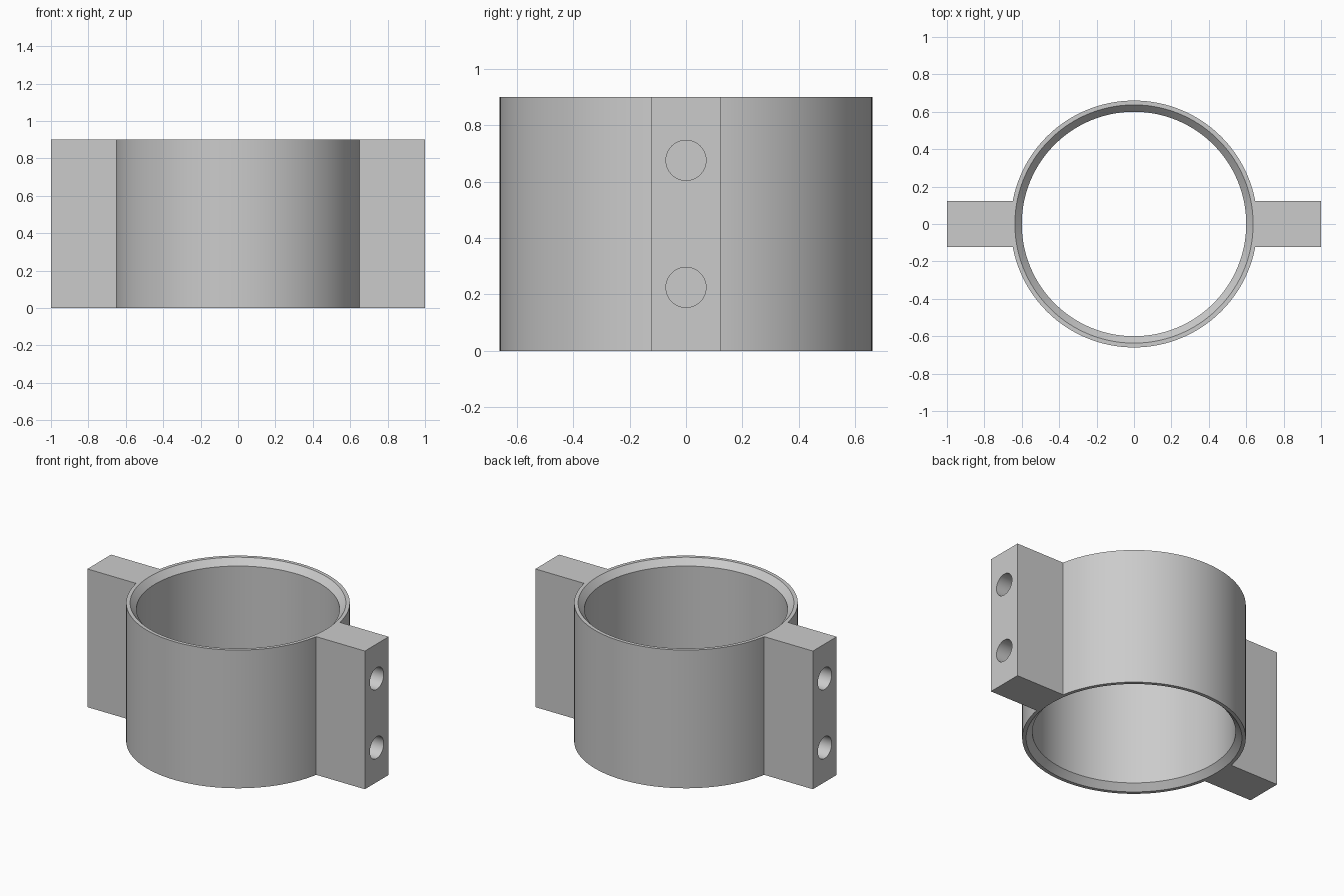
import bpy, bmesh, math
from mathutils import Matrix

cube = bpy.data.objects.get("Cube")
if cube:
    bpy.data.objects.remove(cube, do_unlink=True)

HEIGHT = 0.9
OUTER, BORE, LIP = 0.66, 0.60, 0.637
CHAMFER = 0.04
LUG_IN, LUG_OUT, LUG_HALF = 0.646, 1.0, 0.122
HOLE_R, HOLE_END = 0.071, 0.67
SEGMENTS = 128

# Plain grey finish
grey = bpy.data.materials.new("plain grey")
grey.use_nodes = True
colour = (0.6, 0.6, 0.6, 1)
grey.diffuse_color = colour
grey.node_tree.nodes["Principled BSDF"].inputs["Base Color"].default_value = colour


def make_object(name, bm):
    bmesh.ops.recalc_face_normals(bm, faces=bm.faces)
    mesh = bpy.data.meshes.new(name)
    bm.to_mesh(mesh)
    bm.free()
    mesh.materials.append(grey)
    obj = bpy.data.objects.new(name, mesh)
    bpy.context.collection.objects.link(obj)
    return obj


def combine(target, tool, operation):
    """Apply an exact boolean and remove the tool object."""
    mod = target.modifiers.new(operation, "BOOLEAN")
    mod.operation = operation
    mod.solver = "EXACT"
    mod.object = tool
    bpy.ops.object.select_all(action="DESELECT")
    bpy.context.view_layer.objects.active = target
    target.select_set(True)
    bpy.ops.object.modifier_apply(modifier=mod.name)
    bpy.data.objects.remove(tool, do_unlink=True)


# Ring: wall section with chamfered bore edges, revolved about z
profile = [(OUTER, 0), (OUTER, HEIGHT), (LIP, HEIGHT),
           (BORE, HEIGHT - CHAMFER), (BORE, CHAMFER), (LIP, 0)]
bm = bmesh.new()
loops = []
for i in range(SEGMENTS):
    a = math.tau * i / SEGMENTS
    loops.append([bm.verts.new((r * math.cos(a), r * math.sin(a), z)) for r, z in profile])
for i, loop in enumerate(loops):
    after = loops[(i + 1) % SEGMENTS]
    for j in range(len(profile)):
        k = (j + 1) % len(profile)
        bm.faces.new((loop[j], after[j], after[k], loop[k]))
ring = make_object("clamp_ring", bm)

for side, label in ((1, "left"), (-1, "right")):
    # Mounting lug, flush with the ring at top and bottom
    bm = bmesh.new()
    size = (LUG_OUT - LUG_IN, 2 * LUG_HALF, HEIGHT)
    centre = (side * (LUG_IN + LUG_OUT) / 2, 0, HEIGHT / 2)
    bmesh.ops.create_cube(bm, size=1, matrix=Matrix.Translation(centre) @ Matrix.Diagonal((*size, 1)))
    lug = make_object(label + "_lug", bm)
    combine(ring, lug, "UNION")

    # Two blind bolt holes in the end of the lug
    for z in (HEIGHT / 4, HEIGHT * 3 / 4):
        bm = bmesh.new()
        length = LUG_OUT - HOLE_END + 0.1
        place = Matrix.Translation((side * (HOLE_END + length / 2), 0, z))
        bmesh.ops.create_cone(bm, cap_ends=True, segments=48, radius1=HOLE_R, radius2=HOLE_R,
                              depth=length, matrix=place @ Matrix.Rotation(math.pi / 2, 4, "Y"))
        drill = make_object("hole_cutter", bm)
        drill.hide_render = True
        combine(ring, drill, "DIFFERENCE")

ring.name = "clamp_ring_with_lugs"
bpy.ops.object.select_all(action="DESELECT")
ring.select_set(True)
bpy.context.view_layer.objects.active = ring
bpy.ops.object.shade_smooth_by_angle(angle=math.radians(25))
